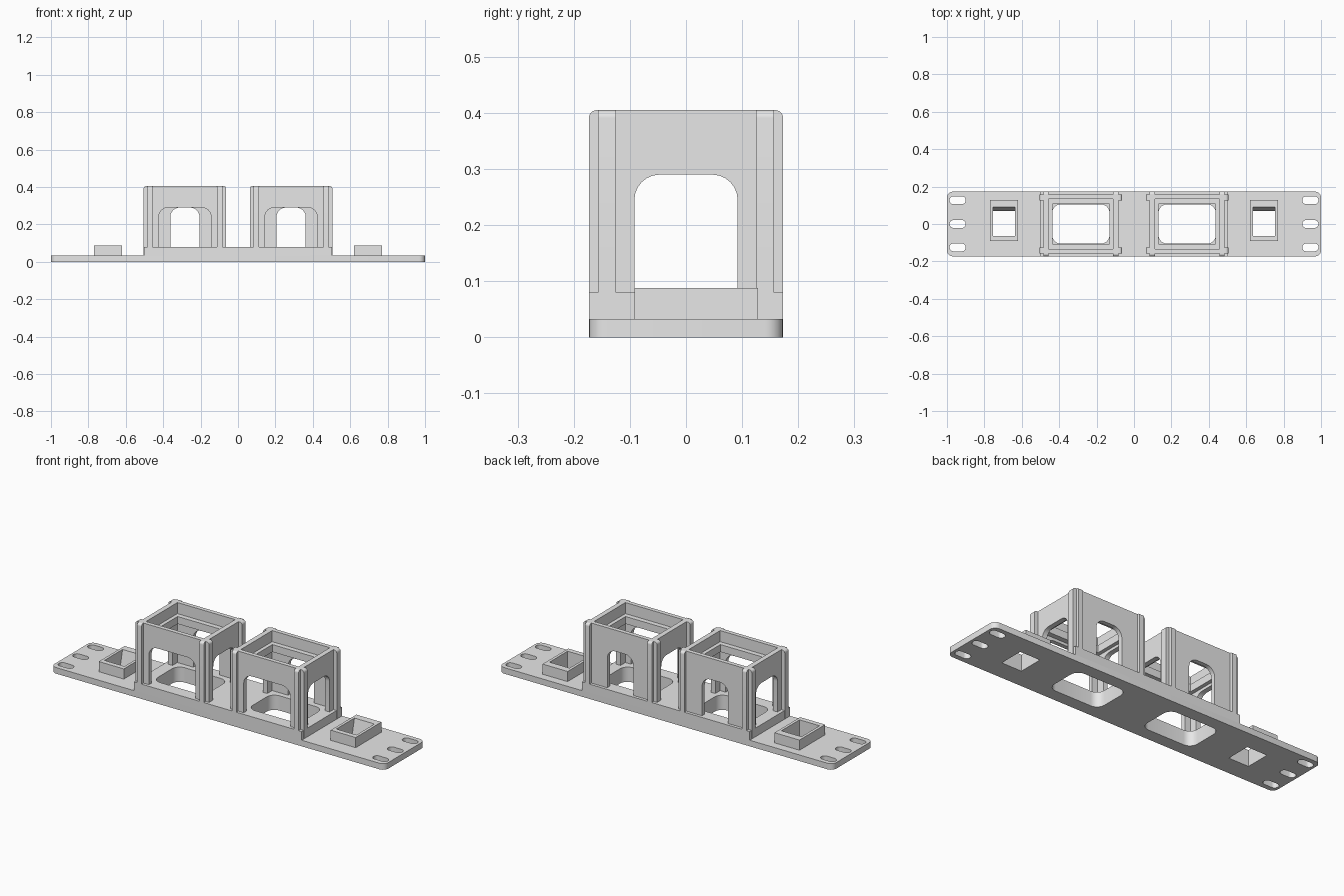
import bpy, bmesh, math

if "Cube" in bpy.data.objects:
    bpy.data.objects.remove(bpy.data.objects["Cube"])

grey = bpy.data.materials.new("plain_grey")
grey.diffuse_color = (0.8, 0.8, 0.8, 1)
grey.use_nodes = True
grey.node_tree.nodes["Principled BSDF"].inputs["Base Color"].default_value = grey.diffuse_color


def arc(cx, cy, r, a0, a1, n=6):
    """Points on an arc, angles in degrees."""
    return [(cx + r * math.cos(math.radians(a0 + (a1 - a0) * i / n)),
             cy + r * math.sin(math.radians(a0 + (a1 - a0) * i / n))) for i in range(n + 1)]


def rect(x0, x1, y0, y1, r=0):
    """Rectangle outline with optional round corners."""
    if not r:
        return [(x0, y0), (x1, y0), (x1, y1), (x0, y1)]
    return (arc(x1 - r, y1 - r, r, 0, 90) + arc(x0 + r, y1 - r, r, 90, 180)
            + arc(x0 + r, y0 + r, r, 180, 270) + arc(x1 - r, y0 + r, r, 270, 360))


def slab(name, loops, lo, hi, axis="z"):
    """Extrude a filled outline (later loops are holes) along an axis."""
    cu = bpy.data.curves.new(name, "CURVE")
    cu.dimensions, cu.fill_mode, cu.extrude = "2D", "BOTH", (hi - lo) / 2
    for loop in loops:
        sp = cu.splines.new("POLY")
        sp.points.add(len(loop) - 1)
        for p, (u, v) in zip(sp.points, loop):
            p.co = (u, v, 0, 1)
        sp.use_cyclic_u = True
    tmp = bpy.data.objects.new("tmp", cu)
    bpy.context.collection.objects.link(tmp)
    dg = bpy.context.evaluated_depsgraph_get()
    me = bpy.data.meshes.new_from_object(tmp.evaluated_get(dg))
    bpy.data.objects.remove(tmp)
    bpy.data.curves.remove(cu)
    bm = bmesh.new()
    bm.from_mesh(me)
    bmesh.ops.remove_doubles(bm, verts=bm.verts, dist=1e-5)
    for vert in bm.verts:
        u, v, w = vert.co
        w += (lo + hi) / 2
        vert.co = {"z": (u, v, w), "y": (u, w, v), "x": (w, u, v)}[axis]
    bmesh.ops.recalc_face_normals(bm, faces=bm.faces)
    bm.to_mesh(me)
    bm.free()
    me.materials.clear()
    me.materials.append(grey)
    me.shade_smooth()
    me.set_sharp_from_angle(angle=math.radians(30))
    me.name = name
    ob = bpy.data.objects.new(name, me)
    bpy.context.collection.objects.link(ob)
    return ob


def arch_wall(c, half, win, z0, z1, top=0.29, r=0.05):
    """Wall outline with an arched opening rising from its lower edge."""
    return ([(c - half, z0), (c - win, z0)] + arc(c - win + r, top - r, r, 180, 90)
            + arc(c + win - r, top - r, r, 90, 0)
            + [(c + win, z0), (c + half, z0), (c + half, z1), (c - half, z1)])


def rib_profile(inner, outer, z0, z1, r=0.014):
    """Vertical rib seen from its side, with a rounded outer top corner."""
    s = 1 if outer > 0 else -1
    a = arc(abs(outer) - r, z1 - r, r, 0, 90)
    return [(inner, z0), (outer, z0)] + [(s * u, v) for u, v in a] + [(inner, z1)]


W, T, B, TOP = 0.173, 0.033, 0.08, 0.405   # half depth, plate, block and tower heights
CX, JX = 0.284, 0.695                       # tower and socket centres
openings = [rect(s * CX - 0.153, s * CX + 0.153, -0.105, 0.105, 0.045) for s in (-1, 1)]

# base plate with mounting slots, tower openings and socket openings
holes = list(openings)
for s in (-1, 1):
    holes += [rect(s * 0.943 - 0.043, s * 0.943 + 0.043, y - 0.021, y + 0.021, 0.0205)
              for y in (-0.125, 0, 0.127)]
    holes.append(rect(s * JX - 0.06, s * JX + 0.06, -0.065, 0.09))
slab("base_plate", [rect(-1, 1, -W, W, 0.032)] + holes, 0, T)

# raised middle block
slab("raised_block", [rect(-0.503, 0.503, -W, W)] + openings, T, B)

for s, side in ((-1, "left"), (1, "right")):
    c = s * CX
    # tower walls: wide arch in front, narrow arch at the back
    slab(side + "_front_wall", [arch_wall(c, 0.2, 0.14, B, TOP)], -0.157, -0.134, "y")
    slab(side + "_back_wall", [arch_wall(c, 0.2, 0.078, B, TOP)], 0.134, 0.157, "y")
    for d, end in ((-1, "west"), (1, "east")):
        lo, hi = sorted((c + d * 0.173, c + d * 0.2))
        slab(f"{side}_{end}_wall", [arch_wall(0, 0.134, 0.092, B, TOP, r=0.045)], lo, hi, "x")
        # ribs on the corners, the outermost ones run down over the block
        z0 = 0.037 if d == s else B
        for e in (-1, 1):
            prof = [(c + u, v) for u, v in rib_profile(d * 0.195, d * 0.2205, z0, TOP)]
            lo, hi = sorted((e * 0.125, e * 0.157))
            slab(f"{side}_{end}_side_rib", [prof], lo, hi, "y")
            lo, hi = sorted((c + d * 0.173, c + d * 0.2))
            slab(f"{side}_{end}_face_rib", [rib_profile(e * 0.15, e * W, B, TOP)], lo, hi, "x")
    # inner ledge below the rim
    slab(side + "_ledge", [rect(c - 0.174, c + 0.174, -0.135, 0.135),
                           rect(c - 0.153, c + 0.153, -0.107, 0.107)], 0.305, 0.345)
    # socket frame with a sloped inner face
    j = s * JX
    slab(side + "_socket_frame", [rect(j - 0.075, j + 0.075, -0.092, 0.128),
                                  rect(j - 0.06, j + 0.06, -0.065, 0.09)], T, 0.088)
    slab(side + "_socket_slope", [[(0.09, 0.0), (0.09, 0.087), (0.07, 0.0)]],
         j - 0.06, j + 0.06, "x")
